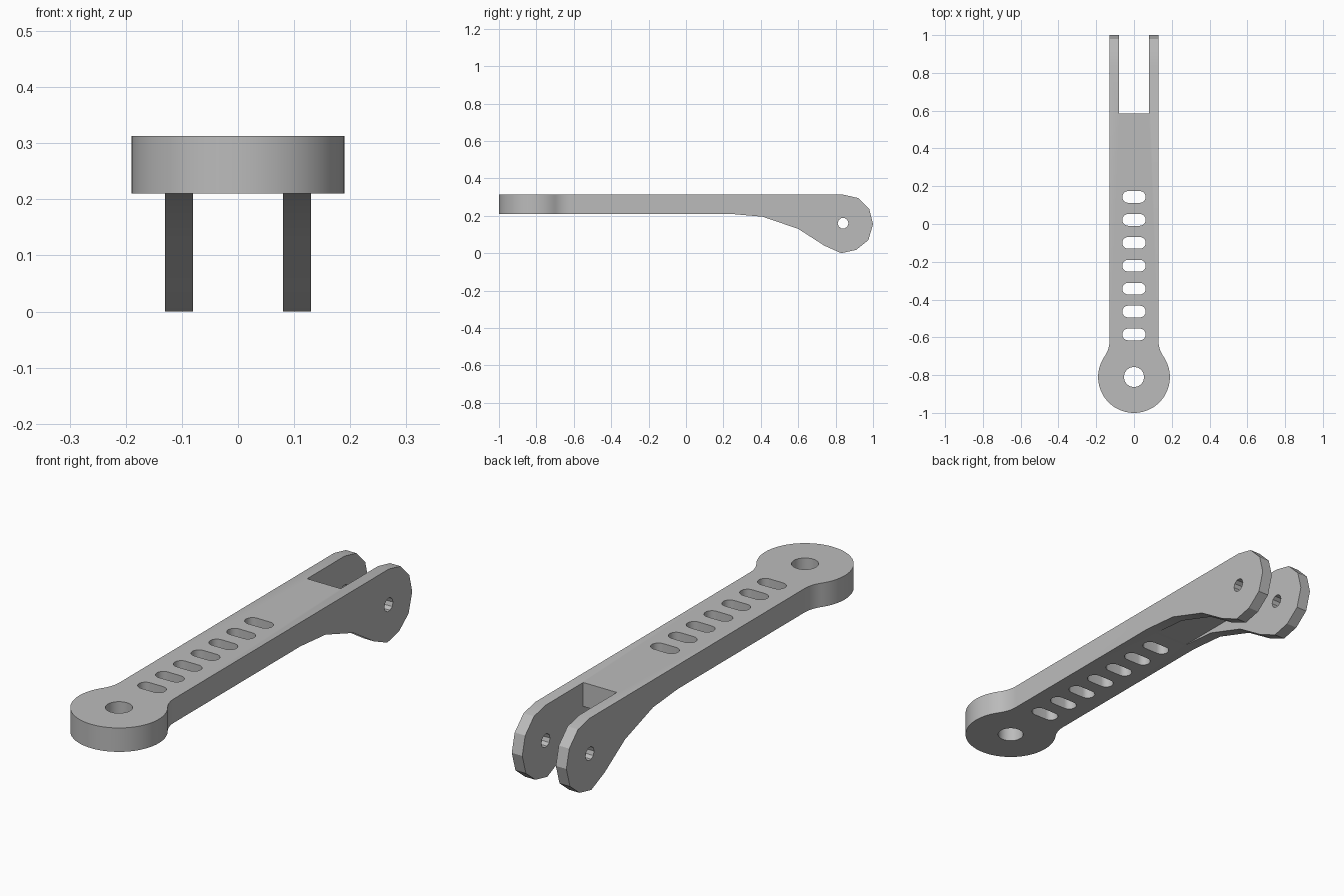
import bpy, bmesh, math
from mathutils import Vector

cube = bpy.data.objects.get("Cube")
if cube:
    bpy.data.objects.remove(cube, do_unlink=True)

grey = bpy.data.materials.new("plain_grey")
grey.use_nodes = True
colour = (0.5, 0.5, 0.5, 1)
grey.diffuse_color = colour
grey.node_tree.nodes["Principled BSDF"].inputs["Base Color"].default_value = colour


def arc(cx, cy, r, start, end, steps):
    angles = [math.radians(start + (end - start) * i / steps) for i in range(steps + 1)]
    return [(cx + r * math.cos(a), cy + r * math.sin(a)) for a in angles]


def prism(name, outline, low, high, axis="Z"):
    """Extrude a closed outline: (x, y) along Z, or (y, z) along X."""
    place = (lambda a, b, h: (a, b, h)) if axis == "Z" else (lambda a, b, h: (h, a, b))
    bm = bmesh.new()
    face = bm.faces.new([bm.verts.new(place(a, b, low)) for a, b in outline])
    ext = bmesh.ops.extrude_face_region(bm, geom=[face])
    moved = [v for v in ext["geom"] if isinstance(v, bmesh.types.BMVert)]
    bmesh.ops.translate(bm, verts=moved, vec=Vector(place(0, 0, high - low)))
    bmesh.ops.recalc_face_normals(bm, faces=bm.faces)
    mesh = bpy.data.meshes.new(name)
    bm.to_mesh(mesh)
    bm.free()
    obj = bpy.data.objects.new(name, mesh)
    bpy.context.collection.objects.link(obj)
    mesh.materials.append(grey)
    return obj


def combine(target, tool, operation="DIFFERENCE"):
    mod = target.modifiers.new(tool.name, "BOOLEAN")
    mod.operation, mod.solver, mod.object = operation, "EXACT", tool
    bpy.context.view_layer.objects.active = target
    bpy.ops.object.modifier_apply(modifier=mod.name)
    bpy.data.objects.remove(tool, do_unlink=True)


HEAD_Y, HALF, GAP, TOP, UNDER = -0.81, 0.13, 0.08, 0.313, 0.21

# Plan outline: straight bar, concave neck fillets and round head
neck = math.degrees(math.atan2(0.19, 0.27))
right_neck = arc(0.27, -0.62, 0.14, 180, 180 + neck, 10)
head = arc(0, HEAD_Y, 0.19, neck, -180 - neck, 72)
left_neck = [(-x, y) for x, y in reversed(right_neck)]
plan = [(HALF, 1.1)] + right_neck + head[1:-1] + left_neck + [(-HALF, 1.1)]
arm = prism("lever_arm", plan, -0.1, 0.5)

# Side outline: flat bar swelling into the faceted fork end
side = [(-1.1, UNDER), (-1.1, TOP), (0.84, TOP), (0.92, 0.295), (0.98, 0.235),
        (1.0, 0.155), (0.975, 0.07), (0.91, 0.018), (0.83, 0.0), (0.74, 0.04),
        (0.60, 0.13), (0.41, 0.195), (0.24, UNDER)]
combine(arm, prism("side_shape", side, -0.4, 0.4, "X"), "INTERSECT")

# Fork gap, continuing as a pocket below the bar
gap = [(0.24, UNDER), (0.24, -0.1), (1.1, -0.1), (1.1, 0.5), (0.585, 0.5), (0.585, UNDER)]
combine(arm, prism("fork_gap", gap, -GAP, GAP, "X"))

# Head hole, fork pin hole and row of slots
combine(arm, prism("head_hole", arc(0, HEAD_Y, 0.053, 0, 352.5, 47), -0.1, 0.5))
combine(arm, prism("pin_hole", arc(0.84, 0.16, 0.029, 0, 324, 9), -0.4, 0.4, "X"))
for i in range(7):
    y = 0.143 - i * 0.1213
    slot = arc(0.031, y, 0.031, -90, 90, 14) + arc(-0.031, y, 0.031, 90, 270, 14)
    combine(arm, prism("slot", slot, -0.1, 0.5))

bpy.ops.object.select_all(action="DESELECT")
arm.select_set(True)
bpy.context.view_layer.objects.active = arm
bpy.ops.object.shade_smooth_by_angle(angle=math.radians(15))
